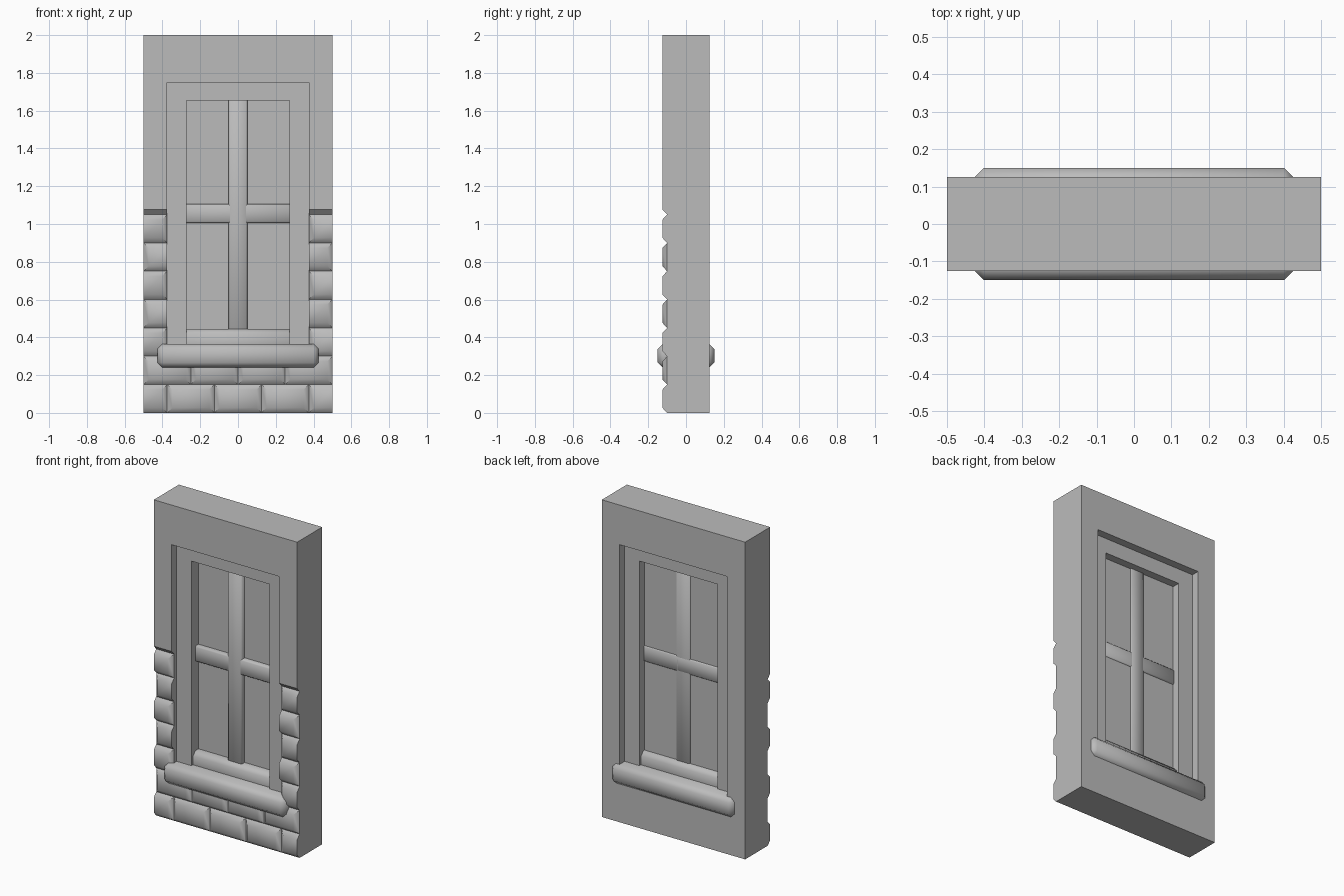
import bpy, bmesh, math
from mathutils import Vector

cube = bpy.data.objects.get("Cube")
if cube:
    bpy.data.objects.remove(cube, do_unlink=True)

# One stone grey for everything
grey = bpy.data.materials.new("stone_grey")
grey.use_nodes = True
GREY = (0.5, 0.5, 0.5, 1)
grey.diffuse_color = GREY
grey.node_tree.nodes["Principled BSDF"].inputs["Base Color"].default_value = GREY

SMOOTH = math.radians(50)
FACE, GROOVE, CHAMFER, ROW = -0.125, -0.1, 0.027, 0.15
OPEN_X, OPEN_TOP, SIDE_TOP = 0.375, 1.75, 1.05


def finish(name, bm):
    bmesh.ops.recalc_face_normals(bm, faces=bm.faces)
    mesh = bpy.data.meshes.new(name)
    bm.to_mesh(mesh)
    bm.free()
    obj = bpy.data.objects.new(name, mesh)
    bpy.context.collection.objects.link(obj)
    mesh.materials.append(grey)
    return obj


def smooth(obj):
    bpy.ops.object.select_all(action='DESELECT')
    obj.select_set(True)
    bpy.context.view_layer.objects.active = obj
    bpy.ops.object.shade_smooth_by_angle(angle=SMOOTH)


def prism(name, points, offset):
    """Extrude a closed polygon along an offset."""
    bm = bmesh.new()
    face = bm.faces.new([bm.verts.new(p) for p in points])
    ext = bmesh.ops.extrude_face_region(bm, geom=[face], use_keep_orig=True)
    moved = [v for v in ext["geom"] if isinstance(v, bmesh.types.BMVert)]
    bmesh.ops.translate(bm, verts=moved, vec=offset)
    return finish(name, bm)


def box(name, x, y, z, bevel=0):
    """Box from (min, max) ranges with optional chamfered edges."""
    bm = bmesh.new()
    bmesh.ops.create_cube(bm, size=1)
    for v in bm.verts:
        v.co = [r[0] + (c + 0.5) * (r[1] - r[0]) for c, r in zip(v.co, (x, y, z))]
    if bevel:
        bmesh.ops.bevel(bm, geom=bm.edges[:], offset=bevel, segments=1,
                        profile=0.5, affect='EDGES')
    obj = finish(name, bm)
    if bevel:
        smooth(obj)
    return obj


# Wall: side profile swept across, thinner where the bricks sit
profile = [(GROOVE, 0), (GROOVE, SIDE_TOP), (FACE, SIDE_TOP + CHAMFER),
           (FACE, 2), (-FACE, 2), (-FACE, 0)]
wall = prism("wall", [(-0.5, y, z) for y, z in profile], (1, 0, 0))
cutter = box("opening_cutter", (-OPEN_X, OPEN_X), (-1, 1), (0.3, OPEN_TOP))
cutter.hide_render = True
mod = wall.modifiers.new("opening", 'BOOLEAN')
mod.object, mod.operation, mod.solver = cutter, 'DIFFERENCE', 'EXACT'
bpy.context.view_layer.objects.active = wall
bpy.ops.object.modifier_apply(modifier=mod.name)
bpy.data.objects.remove(cutter, do_unlink=True)


def brick(x0, x1, z, lo, hi):
    """Chamfered brick face, trimmed to the range lo..hi."""
    bm = bmesh.new()
    rings = []
    for y, c in ((GROOVE, 0), (FACE, CHAMFER)):
        rings.append([bm.verts.new(p) for p in (
            (x0 + c, y, z + c), (x1 - c, y, z + c),
            (x1 - c, y, z + ROW - c), (x0 + c, y, z + ROW - c))])
    back, front = rings
    bm.faces.new(front)
    bm.faces.new(back)
    for i in range(4):
        j = (i + 1) % 4
        bm.faces.new((back[i], back[j], front[j], front[i]))
    for limit, side in ((lo, -1), (hi, 1)):
        if (x1 - limit if side > 0 else limit - x0) > 0.001:
            cut = bmesh.ops.bisect_plane(
                bm, geom=bm.verts[:] + bm.edges[:] + bm.faces[:],
                plane_co=Vector((limit, 0, 0)), plane_no=Vector((side, 0, 0)),
                clear_outer=True)["geom_cut"]
            bmesh.ops.holes_fill(bm, edges=[e for e in cut
                                            if isinstance(e, bmesh.types.BMEdge)])
    smooth(finish("brick", bm))


# Bricks: two full courses in running bond, then both jambs
for row in range(7):
    shift = 0.125 if row % 2 == 0 else 0
    spans = [(-0.5, 0.5)] if row < 2 else [(-0.5, -OPEN_X), (OPEN_X, 0.5)]
    for lo, hi in spans:
        for i in range(5):
            x0 = -0.5 - shift + i * 0.25
            if x0 + 0.25 > lo + 0.001 and x0 < hi - 0.001:
                brick(x0, x0 + 0.25, row * ROW, lo, hi)

# Window frame: upside-down U inside the opening
IN_X, IN_TOP = 0.272, 1.655
outline = [(-OPEN_X, 0.3), (-OPEN_X, OPEN_TOP), (OPEN_X, OPEN_TOP), (OPEN_X, 0.3),
           (IN_X, 0.3), (IN_X, IN_TOP), (-IN_X, IN_TOP), (-IN_X, 0.3)]
prism("window_frame", [(x, -0.075, z) for x, z in outline], (0, 0.15, 0))

# Pane, glazing bars, bottom rail and sill
box("pane", (-IN_X, IN_X), (-0.005, 0.025), (0.35, IN_TOP))
box("vertical_bar", (-0.05, 0.05), (-0.035, 0.032), (0.36, IN_TOP + 0.01), 0.008)
box("horizontal_bar", (-IN_X - 0.01, IN_X + 0.01), (-0.035, 0.032), (1.005, 1.105), 0.008)
box("bottom_rail", (-IN_X - 0.04, IN_X + 0.04), (-0.06, 0.06), (0.3, 0.445), 0.025)
box("sill", (-0.427, 0.427), (-0.15, 0.15), (0.24, 0.365), 0.026)
